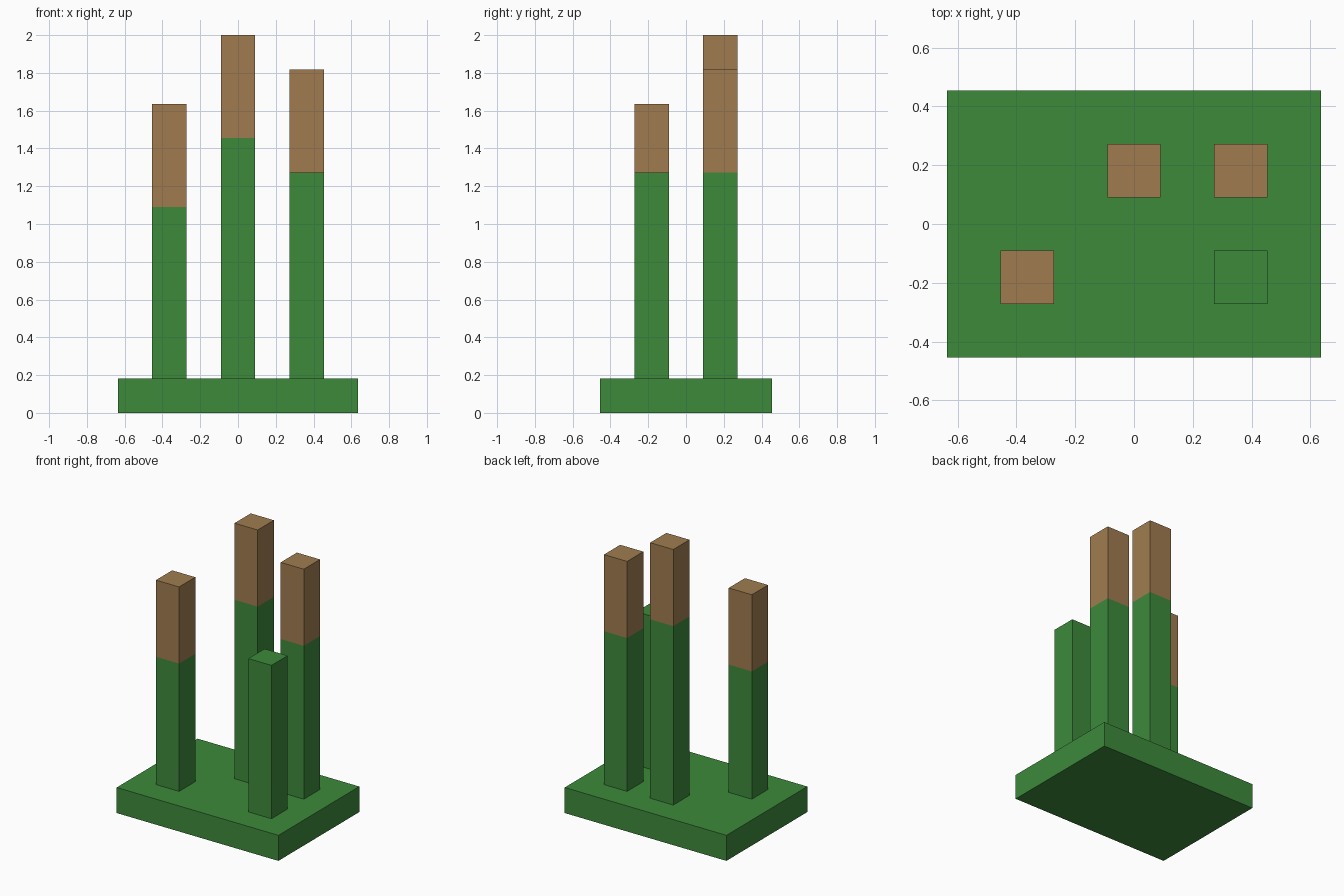
import bpy

if "Cube" in bpy.data.objects:
    bpy.data.objects.remove(bpy.data.objects["Cube"])

U = 2 / 11  # the model sits on a block grid, 11 blocks tall


def material(name, color):
    mat = bpy.data.materials.new(name)
    mat.diffuse_color = color
    mat.use_nodes = True
    mat.node_tree.nodes["Principled BSDF"].inputs["Base Color"].default_value = mat.diffuse_color
    return mat


green = material("leaf_green", (0.047, 0.254, 0.044, 1))
brown = material("reed_brown", (0.352, 0.202, 0.078, 1))


def block(name, x, y, z0, z1, mat, width=1, depth=1):
    """Box centred on x, y, reaching from z0 to z1, all in grid blocks."""
    bpy.ops.mesh.primitive_cube_add(size=1, location=(x * U, y * U, (z0 + z1) / 2 * U))
    obj = bpy.context.object
    obj.name = name
    obj.scale = (width * U, depth * U, (z1 - z0) * U)
    bpy.ops.object.transform_apply(location=False, rotation=False, scale=True)
    obj.data.materials.append(mat)


# Ground slab
block("base", 0, 0, 0, 1, green, width=7, depth=5)

# Reeds: name, x, y, top of stalk, height of brown head
reeds = [
    ("front_left", -2, -1, 6, 3),
    ("back_middle", 0, 1, 8, 3),
    ("back_right", 2, 1, 7, 3),
    ("front_right", 2, -1, 7, 0),
]
for name, x, y, top, head in reeds:
    block(name + "_stalk", x, y, 1, top, green)
    if head:
        block(name + "_head", x, y, top, top + head, brown)
